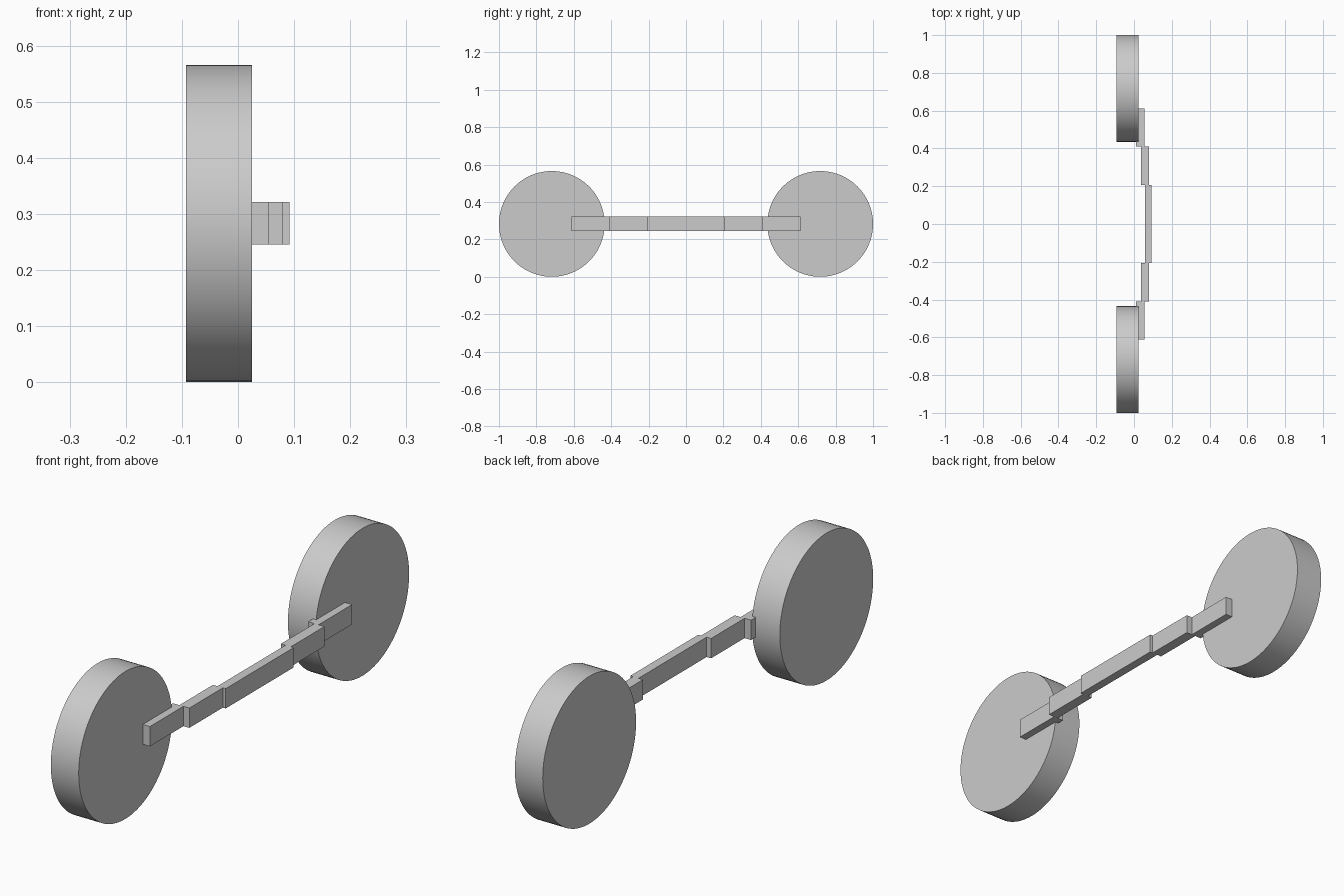
import bpy
import math

cube = bpy.data.objects.get("Cube")
if cube:
    bpy.data.objects.remove(cube, do_unlink=True)

GREY = (0.6, 0.6, 0.6, 1.0)
grey = bpy.data.materials.new("plain_grey")
grey.use_nodes = True
grey.diffuse_color = GREY
grey.node_tree.nodes["Principled BSDF"].inputs["Base Color"].default_value = GREY

AXLE_Z = 0.2825


def add_wheel(name, y):
    """Solid disc whose axis runs along x."""
    bpy.ops.mesh.primitive_cylinder_add(
        vertices=96, radius=0.2825, depth=0.118,
        location=(-0.034, y, AXLE_Z), rotation=(0, math.pi / 2, 0))
    wheel = bpy.context.object
    wheel.name = name
    wheel.data.materials.append(grey)
    bpy.ops.object.shade_smooth_by_angle(angle=math.radians(30))


def add_bar(name, x0, x1, y0, y1):
    """Straight rod segment between two x and two y limits."""
    bpy.ops.mesh.primitive_cube_add(
        size=1, location=((x0 + x1) / 2, (y0 + y1) / 2, AXLE_Z + 0.001))
    bar = bpy.context.object
    bar.name = name
    bar.scale = (x1 - x0, y1 - y0, 0.076)
    bpy.ops.object.transform_apply(location=False, rotation=False, scale=True)
    bar.data.materials.append(grey)


# Central rod, then stepped segments and a wheel at each end
add_bar("rod_centre", 0.057, 0.092, -0.206, 0.206)
for end, side in (("front", -1), ("back", 1)):
    add_bar(end + "_rod_middle", 0.038, 0.08, *sorted((side * 0.206, side * 0.409)))
    add_bar(end + "_rod_tip", 0.011, 0.055, *sorted((side * 0.409, side * 0.612)))
    add_wheel(end + "_wheel", side * 0.7175)
